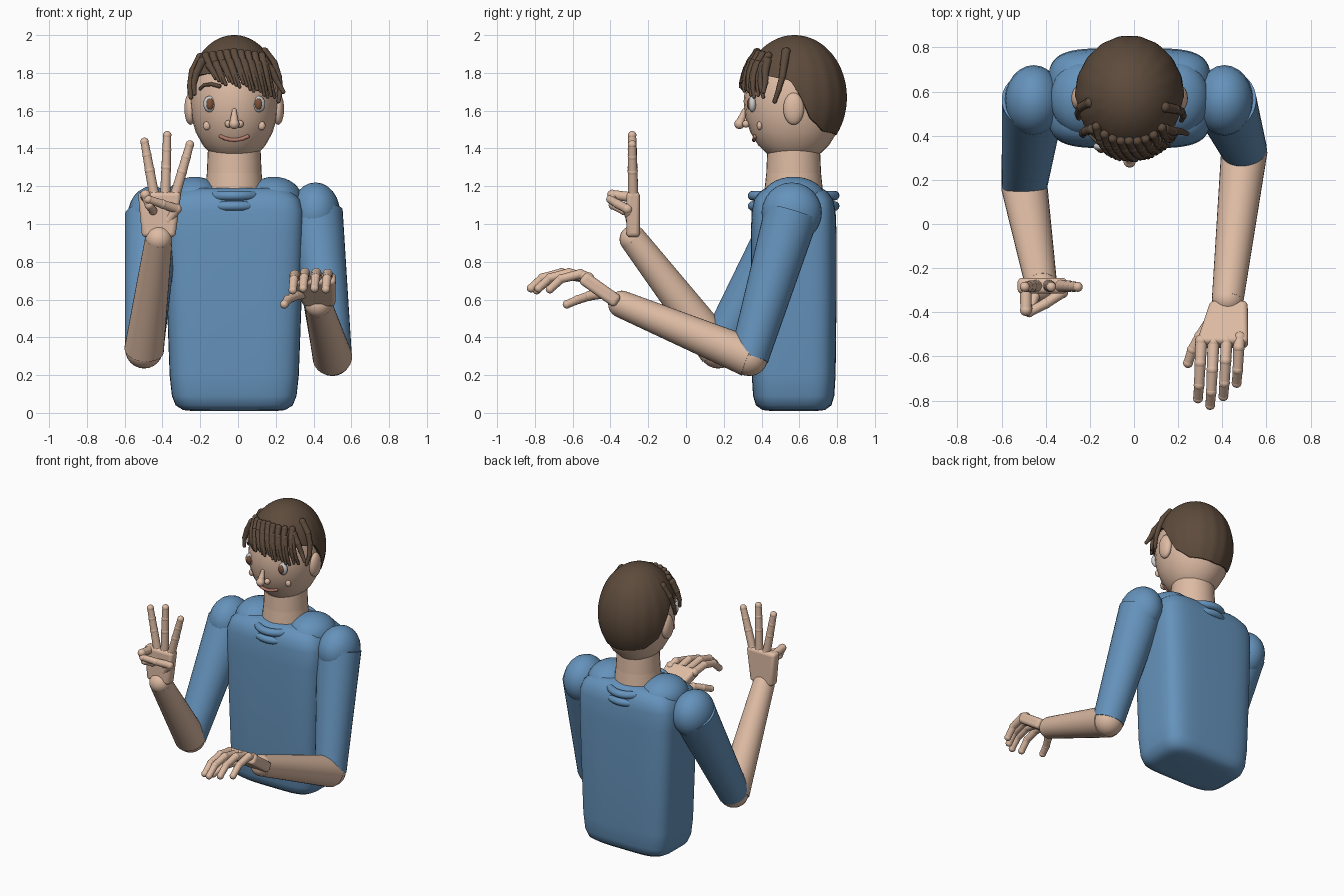
import bpy, bmesh, math
from mathutils import Vector, Matrix

if "Cube" in bpy.data.objects:
    bpy.data.objects.remove(bpy.data.objects["Cube"])

CX, CY = -0.02, 0.57


def material(name, rgb):
    m = bpy.data.materials.new(name)
    m.diffuse_color = (*rgb, 1)
    m.use_nodes = True
    m.node_tree.nodes["Principled BSDF"].inputs["Base Color"].default_value = m.diffuse_color
    return m


SKIN = material("skin", (0.73, 0.50, 0.37))
SHIRT = material("shirt", (0.13, 0.29, 0.50))
HAIR = material("hair", (0.11, 0.07, 0.045))
WHITE = material("eye_white", (0.85, 0.85, 0.85))
BROWN = material("iris_brown", (0.2, 0.08, 0.04))
LIP = material("lip", (0.45, 0.2, 0.15))


def finish(name, bm, mat, angle=45):
    bmesh.ops.recalc_face_normals(bm, faces=bm.faces[:])
    me = bpy.data.meshes.new(name)
    bm.to_mesh(me)
    bm.free()
    ob = bpy.data.objects.new(name, me)
    bpy.context.collection.objects.link(ob)
    me.materials.append(mat)
    bpy.ops.object.select_all(action='DESELECT')
    ob.select_set(True)
    bpy.context.view_layer.objects.active = ob
    bpy.ops.object.shade_smooth_by_angle(angle=math.radians(angle))
    return ob


def ball(bm, c, r, seg=24):
    r = (r, r, r) if isinstance(r, (int, float)) else r
    bmesh.ops.create_uvsphere(bm, u_segments=seg, v_segments=seg // 2, radius=1,
                              matrix=Matrix.Translation(c) @ Matrix.Diagonal((*r, 1)))


def frustum(bm, a, b, r1, r2, seg=24):
    a, b = Vector(a), Vector(b)
    rot = (b - a).to_track_quat('Z', 'Y').to_matrix().to_4x4()
    bmesh.ops.create_cone(bm, cap_ends=True, segments=seg, radius1=r1, radius2=r2,
                          depth=(b - a).length, matrix=Matrix.Translation((a + b) / 2) @ rot)


def chain(bm, pts, r1, r2, seg=12, bulge=1.08):
    """Tapered segments with a ball at every joint."""
    n = len(pts) - 1
    rad = [r1 + (r2 - r1) * i / n for i in range(n + 1)]
    for i in range(n):
        frustum(bm, pts[i], pts[i + 1], rad[i], rad[i + 1], seg)
    for p, r in zip(pts, rad):
        ball(bm, p, r * bulge, seg)


def loft(bm, rings):
    rows = [[bm.verts.new(p) for p in ring] for ring in rings]
    n = len(rows[0])
    for a, b in zip(rows, rows[1:]):
        for i in range(n):
            bm.faces.new((a[i], a[(i + 1) % n], b[(i + 1) % n], b[i]))
    bm.faces.new(rows[0])
    bm.faces.new(rows[-1])


def one_ball(name, c, r, mat):
    bm = bmesh.new()
    ball(bm, c, r)
    finish(name, bm, mat)


# Torso: stacked rounded rectangles
def rounded(z, rx, ry, n=64, e=2 / 4.5):
    out = []
    for i in range(n):
        c, s = math.cos(math.tau * i / n), math.sin(math.tau * i / n)
        out.append((CX + rx * math.copysign(abs(c) ** e, c),
                    CY + ry * math.copysign(abs(s) ** e, s), z))
    return out


bm = bmesh.new()
loft(bm, [rounded(*r) for r in [
    (0.01, .22, .12), (0.015, .27, .165), (0.04, .31, .20), (0.09, .33, .215), (0.2, .342, .222),
    (0.6, .357, .227), (0.95, .37, .227), (1.07, .37, .222), (1.13, .35, .21), (1.17, .31, .18),
    (1.19, .25, .15)]])
finish("torso", bm, SHIRT, 60)

# Shoulder yoke and collar rings
bm = bmesh.new()
for s in (-1, 1):
    ball(bm, (CX + s * .21, CY, 1.13), (.15, .17, .12), 32)
finish("shoulder_yoke", bm, SHIRT)
for k, (z, rx, ry) in enumerate([(1.15, .165, .215), (1.095, .175, .215)]):
    bpy.ops.mesh.primitive_torus_add(major_radius=1, minor_radius=.13, major_segments=48,
                                     minor_segments=12, location=(CX, CY, z))
    ob = bpy.context.object
    ob.name = "collar_ring"
    ob.scale = (rx, ry, .2)
    ob.data.materials.append(SHIRT)
    bpy.ops.object.shade_smooth()

# Neck and head
bm = bmesh.new()
frustum(bm, (CX, CY, 1.08), (CX, CY, 1.27), .165, .145, 32)
frustum(bm, (CX, CY, 1.27), (CX, CY, 1.5), .145, .135, 32)
finish("neck", bm, SKIN)
HC, HR = Vector((CX, .57, 1.65)), Vector((.235, .265, .33))
one_ball("head", HC, HR, SKIN)


def face(dx, z, out=0.0):
    """Point on the front of the head at offset dx and height z."""
    k = 1 - (dx / HR.x) ** 2 - ((z - HC.z) / HR.z) ** 2
    return Vector((CX + dx, HC.y - HR.y * math.sqrt(max(k, 0)) - out, z))


# Ears, eyes, cheeks, brows
for s in (-1, 1):
    one_ball("ear", (CX + s * .232, .57, 1.61), (.032, .055, .085), SKIN)
    one_ball("eye", face(s * .13, 1.635, -.002), (.034, .022, .043), WHITE)
    one_ball("iris", face(s * .128, 1.635, .012), (.02, .014, .03), BROWN)
    one_ball("cheek_spot", face(s * .145, 1.52), (.02, .015, .023), SKIN)
    bm = bmesh.new()
    chain(bm, [face(s * d, z, .003) for d, z in [(.08, 1.73), (.12, 1.74), (.16, 1.735), (.18, 1.715)]],
          .011, .008)
    finish("eyebrow", bm, HAIR)

# Nose and mouth
bm = bmesh.new()
chain(bm, [face(0, 1.60), face(0, 1.56, .02), face(0, 1.53, .04)], .012, .026)
for s in (-1, 1):
    ball(bm, face(s * .03, 1.53, .008), .02, 16)
finish("nose", bm, SKIN)
bm = bmesh.new()
chain(bm, [face(d * .07, 1.445 + .018 * d * d, .002) for d in (-1, -.66, -.33, 0, .33, .66, 1)], .01, .01)
finish("mouth", bm, LIP)

# Hair cap: ellipsoid whose lower edge follows the hairline
KC, KR = Vector((CX, .575, 1.67)), Vector((.248, .278, .33))


def hairline(a):
    t = abs((math.degrees(a) - 270 + 180) % 360 - 180)   # degrees from the front
    keys = [(0, 1.81), (50, 1.79), (85, 1.76), (96, 1.68), (108, 1.56), (130, 1.49), (180, 1.47)]
    for (t0, z0), (t1, z1) in zip(keys, keys[1:]):
        if t <= t1:
            return z0 + (z1 - z0) * (t - t0) / (t1 - t0)


def cap_point(a, v, k=1.0):
    th = v * math.acos((hairline(a) - KC.z) / KR.z)
    k *= 1 + .006 * math.cos(18 * a) * math.sin(th)
    return KC + Vector((KR.x * math.cos(a) * math.sin(th) * k, KR.y * math.sin(a) * math.sin(th) * k,
                        KR.z * math.cos(th)))


bm = bmesh.new()
angs = [math.tau * i / 96 for i in range(96)]
rows = [[cap_point(a, max(j, .15) / 24) for a in angs] for j in range(25)]
rows.append([cap_point(a, 1, .88) for a in angs])
loft(bm, rows)
finish("hair_cap", bm, HAIR, 60)


# Fringe and side locks lying on the hair surface
def on_hair(x, z, k=1.03):
    q = 1 - ((x - CX) / (KR.x * k)) ** 2 - ((z - KC.z) / (KR.z * k)) ** 2
    return Vector((x, KC.y - KR.y * k * math.sqrt(max(q, 0.02)), z))


bm = bmesh.new()
for row, top in ((0, 1.91), (1, 1.86)):
    for i in range(9):
        x = -.17 + .037 * i + .018 * row
        tip = 1.79 - .011 * i - .015 * (i % 2) - .01 * row
        chain(bm, [on_hair(x + .05 * t, top - .02 * abs(i - 4) / 4 + (tip - top) * t, 1.02 + .03 * t)
                   for t in (0, .25, .5, .75, 1)], .021, .009, 10)
finish("fringe", bm, HAIR)
bm = bmesh.new()
for pts in [[(.14, .53, 1.91), (.19, .52, 1.85), (.215, .51, 1.78), (.225, .49, 1.71), (.215, .47, 1.65)],
            [(.14, .43, 1.86), (.18, .42, 1.81), (.21, .42, 1.75), (.24, .41, 1.70)],
            [(-.20, .55, 1.88), (-.24, .53, 1.81), (-.255, .50, 1.73), (-.25, .48, 1.67)],
            [(-.19, .43, 1.86), (-.22, .42, 1.80), (-.235, .41, 1.74), (-.23, .40, 1.69)]]:
    chain(bm, pts, .024, .011, 10)
finish("side_locks", bm, HAIR)


# Arms: shoulder ball, sleeve, forearm with elbow and wrist balls
def arm(shoulder, elbow, wrist, side):
    one_ball(side + "_shoulder", shoulder, (.13, .16, .16), SHIRT)
    bm = bmesh.new()
    frustum(bm, shoulder, elbow, .145, .103, 32)
    finish(side + "_sleeve", bm, SHIRT)
    bm = bmesh.new()
    frustum(bm, elbow, wrist, .105, .072, 32)
    ball(bm, elbow, .1)
    ball(bm, wrist, .072)
    finish(side + "_forearm", bm, SKIN)


# Hand: wedge palm with rounded edges, plus jointed fingers
def hand(side, wrist, knuckle, w0, w1, thick, fingers):
    wrist, knuckle = Vector(wrist), Vector(knuckle)
    x = Vector((1, 0, 0))
    nrm = (knuckle - wrist).cross(x).normalized()
    bm = bmesh.new()
    loft(bm, [[c + x * w * sx + nrm * thick * sy for sx, sy in ((-1, -1), (1, -1), (1, 1), (-1, 1))]
              for c, w in ((wrist, w0), (knuckle, w1))])
    ob = finish(side + "_palm", bm, SKIN)
    bev = ob.modifiers.new("bevel", 'BEVEL')
    bev.width, bev.segments = .022, 4
    for pts in fingers:
        bm = bmesh.new()
        chain(bm, pts, .027, .021, 16)
        finish(side + "_finger", bm, SKIN)


arm((.41, .56, 1.06), (.5, .335, .295), (.425, -.34, .575), "right")
arm((-.455, .56, 1.04), (-.497, .17, .335), (-.42, -.28, .92), "left")

# Lowered hand with relaxed, drooping fingers
relaxed = [[(x, -.53 - d * .2, .715), (x - .005, -.63 - d, .74 - e), (x - .01, -.73 - d, .715 - e),
            (x - .015, -.79 - d, .66 - e)] for x, d, e in
           [(.305, .0, .01), (.36, .03, 0), (.42, -.01, 0), (.48, -.07, .005)]]
relaxed.append([(.36, -.42, .635), (.30, -.51, .62), (.265, -.57, .60), (.245, -.63, .575)])
hand("right", (.43, -.36, .585), (.40, -.55, .72), .085, .118, .036, relaxed)

# Raised hand: three fingers up, one folded under the thumb
raised = [[Vector((a, -.28, 1.16)).lerp(Vector((b, -.285, z)), t) for t in (0, .45, .75, 1)]
          for a, b, z in [(-.445, -.495, 1.435), (-.385, -.375, 1.47), (-.33, -.255, 1.42)]]
raised.append([(-.49, -.28, 1.14), (-.49, -.39, 1.155), (-.47, -.385, 1.10), (-.45, -.33, 1.07)])
raised.append([(-.37, -.29, 1.02), (-.325, -.31, 1.08), (-.40, -.36, 1.105), (-.475, -.40, 1.13)])
hand("left", (-.42, -.28, .93), (-.415, -.28, 1.17), .088, .115, .036, raised)
